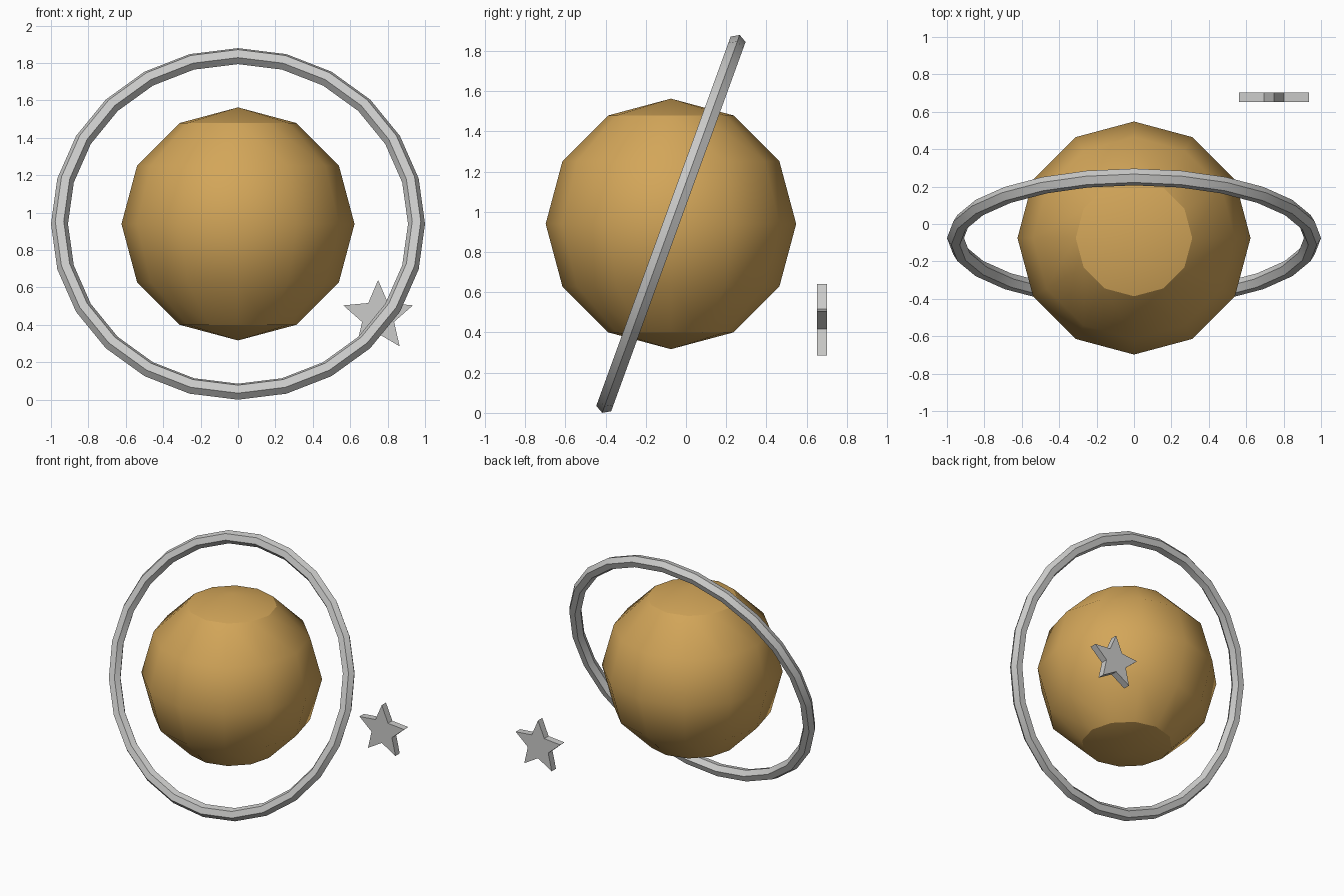
import bpy, bmesh, math
from math import radians, sin, cos

cube = bpy.data.objects.get("Cube")
if cube:
    bpy.data.objects.remove(cube, do_unlink=True)


def material(name, rgb):
    m = bpy.data.materials.new(name)
    m.use_nodes = True
    col = (*rgb, 1.0)
    m.diffuse_color = col
    bsdf = next(n for n in m.node_tree.nodes if n.type == 'BSDF_PRINCIPLED')
    bsdf.inputs["Base Color"].default_value = col
    bsdf.inputs["Roughness"].default_value = 0.7
    return m


gold = material("golden_tan", (0.65, 0.38, 0.10))
grey = material("light_grey", (0.60, 0.60, 0.59))

CENTRE = (0, -0.075, 0.94)


def finish(name, mat):
    ob = bpy.context.active_object
    ob.name = ob.data.name = name
    ob.data.materials.append(mat)
    bpy.ops.object.shade_smooth_by_angle(angle=radians(30))
    return ob


# Planet: low-poly ball
bpy.ops.mesh.primitive_uv_sphere_add(segments=12, ring_count=6, radius=0.623,
                                     location=CENTRE)
finish("planet", gold)

# Tilted ring with a hexagonal cross-section
bpy.ops.mesh.primitive_torus_add(major_segments=24, minor_segments=6,
                                 major_radius=0.9545, minor_radius=0.0455,
                                 location=CENTRE, rotation=(radians(70), 0, 0))
finish("planet_ring", grey)

# Star: five-pointed outline extruded into a thin plate
bm = bmesh.new()
outline = []
for i in range(10):
    r = 0.196 if i % 2 == 0 else 0.09
    a = radians(90 + 36 * i)
    outline.append(bm.verts.new((r * cos(a), -0.0255, r * sin(a))))
face = bm.faces.new(outline)
ext = bmesh.ops.extrude_face_region(bm, geom=[face])
moved = [g for g in ext["geom"] if isinstance(g, bmesh.types.BMVert)]
bmesh.ops.translate(bm, verts=moved, vec=(0, 0.051, 0))
bmesh.ops.recalc_face_normals(bm, faces=bm.faces)
mesh = bpy.data.meshes.new("star")
bm.to_mesh(mesh)
bm.free()
mesh.materials.append(grey)
star = bpy.data.objects.new("star", mesh)
star.location = (0.749, 0.6765, 0.444)
bpy.context.collection.objects.link(star)
